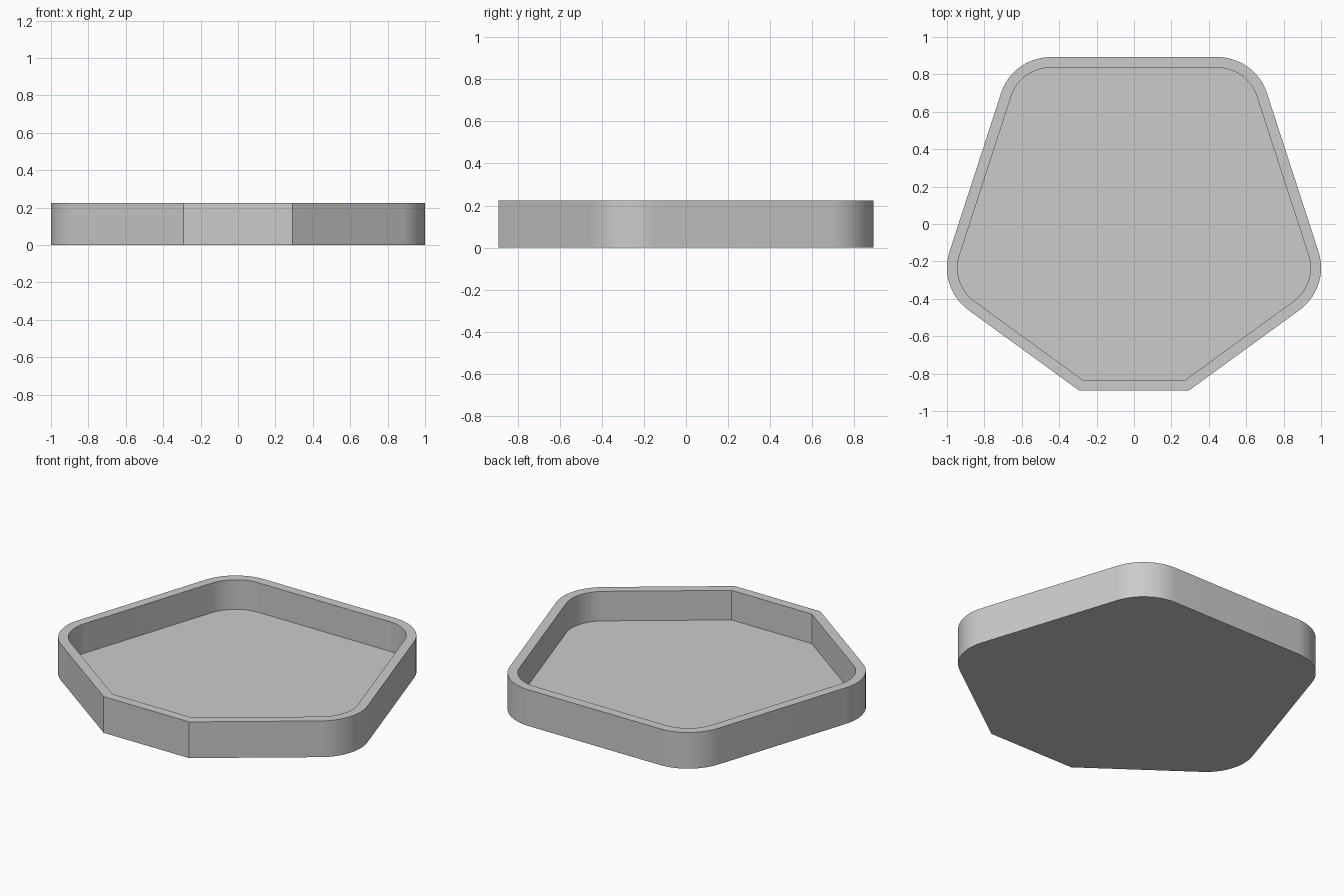
import bpy
import bmesh
from math import cos, sin, tan, radians

cube = bpy.data.objects.get("Cube")
if cube:
    bpy.data.objects.remove(cube, do_unlink=True)

RADIUS = 1.103        # pentagon centre to sharp corner
ROUND = 0.279         # corner rounding
CUT_Y = 0.8915        # front corner is sliced off here
WALL, FLOOR, HEIGHT = 0.057, 0.041, 0.223
HALF = radians(36)
STEPS = 18


def outline(inset):
    """Pentagon with four rounded corners and a flat cut at the front."""
    points = []
    centre = RADIUS - ROUND / cos(HALF)
    for corner in (-18, 54, 126, 198):
        a = radians(corner)
        for i in range(STEPS + 1):
            b = a + HALF * (2 * i / STEPS - 1)
            points.append((centre * cos(a) + (ROUND - inset) * cos(b),
                           centre * sin(a) + (ROUND - inset) * sin(b)))
    y = CUT_Y - inset
    x = (RADIUS - inset / cos(HALF) - y) / tan(HALF)
    return points + [(-x, -y), (x, -y)]


# Material
grey = bpy.data.materials.new("plain grey")
grey.use_nodes = True
colour = (0.6, 0.6, 0.6, 1)
grey.diffuse_color = colour
grey.node_tree.nodes["Principled BSDF"].inputs["Base Color"].default_value = colour

# Tray: outer wall, rim, inner wall, floor and underside
bm = bmesh.new()
levels = [(0, 0), (0, HEIGHT), (WALL, HEIGHT), (WALL, FLOOR)]
rings = [[bm.verts.new((x, y, z)) for x, y in outline(inset)] for inset, z in levels]
for low, high in zip(rings, rings[1:]):
    for i in range(len(low)):
        j = (i + 1) % len(low)
        bm.faces.new((low[i], low[j], high[j], high[i]))
bm.faces.new(rings[0][::-1])
bm.faces.new(rings[-1])
bmesh.ops.recalc_face_normals(bm, faces=bm.faces)
mesh = bpy.data.meshes.new("tray")
bm.to_mesh(mesh)
bm.free()
mesh.materials.append(grey)
tray = bpy.data.objects.new("tray", mesh)
bpy.context.collection.objects.link(tray)

# Smooth the rounded corners, keep the edges crisp
bpy.ops.object.select_all(action='DESELECT')
tray.select_set(True)
bpy.context.view_layer.objects.active = tray
bpy.ops.object.shade_smooth_by_angle(angle=radians(25))
